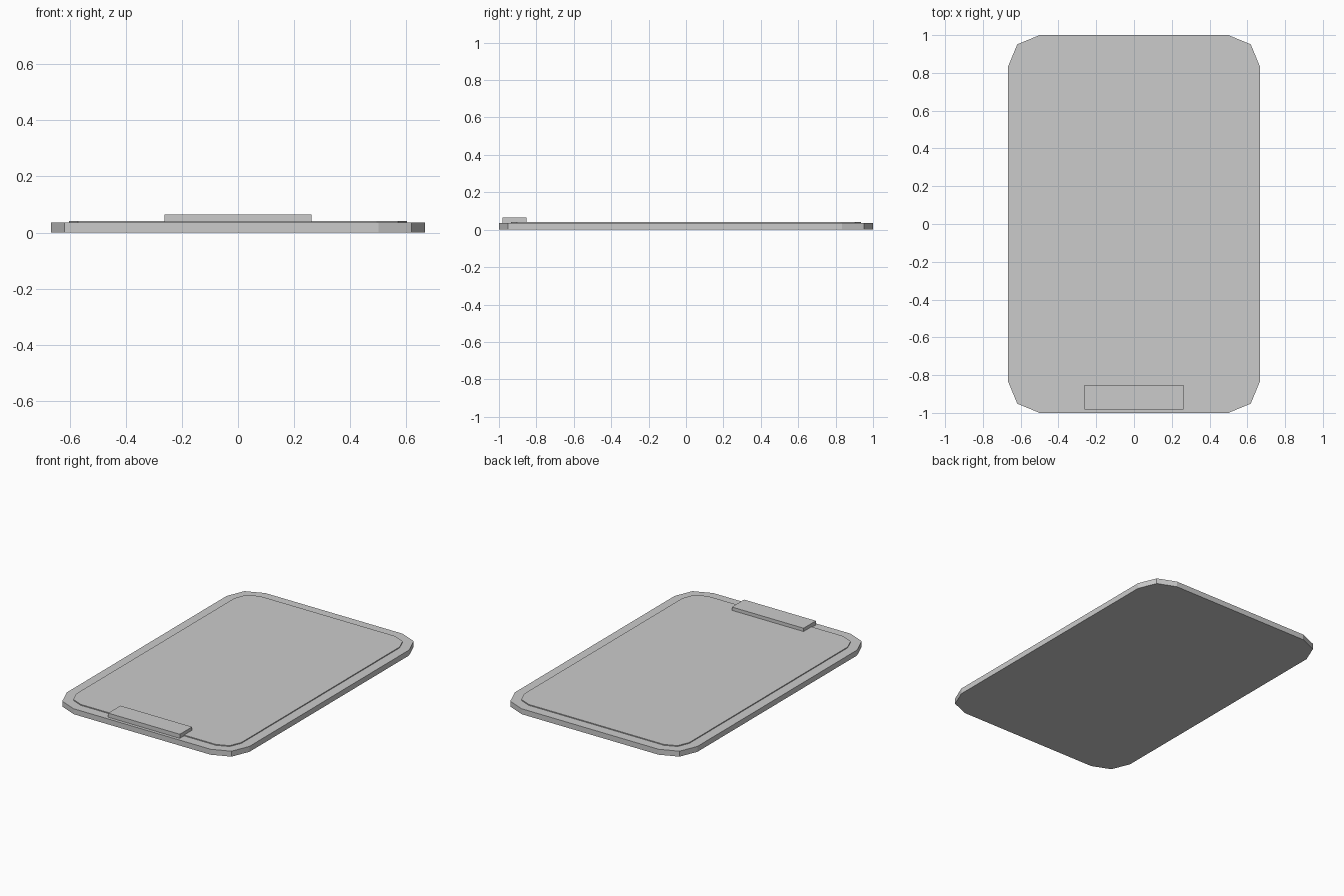
import bpy, bmesh
from math import sin, cos, pi

if "Cube" in bpy.data.objects:
    bpy.data.objects.remove(bpy.data.objects["Cube"])


def slab(name, hx, hy, z0, z1, y=0.0, radius=0.0, segments=2):
    """Flat rectangular slab with optional faceted corners."""
    bm = bmesh.new()
    points = []
    for i, (sx, sy) in enumerate([(1, 1), (-1, 1), (-1, -1), (1, -1)]):
        if radius == 0:
            points.append((sx * hx, y + sy * hy))
            continue
        for k in range(segments + 1):
            a = pi / 2 * (i + k / segments)
            points.append((sx * (hx - radius) + radius * cos(a),
                           y + sy * (hy - radius) + radius * sin(a)))
    face = bm.faces.new([bm.verts.new((px, py, z0)) for px, py in points])
    top = bmesh.ops.extrude_face_region(bm, geom=[face], use_keep_orig=True)
    moved = [v for v in top["geom"] if isinstance(v, bmesh.types.BMVert)]
    bmesh.ops.translate(bm, verts=moved, vec=(0, 0, z1 - z0))
    bmesh.ops.recalc_face_normals(bm, faces=bm.faces)
    mesh = bpy.data.meshes.new(name)
    bm.to_mesh(mesh)
    bm.free()
    obj = bpy.data.objects.new(name, mesh)
    bpy.context.collection.objects.link(obj)
    return obj


# Backing board
slab("board", 0.667, 1.0, 0.0, 0.036, radius=0.167)
# Thin sheet lying on the board
slab("sheet", 0.603, 0.936, 0.035, 0.042, radius=0.11)
# Clip at the front edge
slab("clip", 0.262, 0.064, 0.037, 0.064, y=-0.917)
